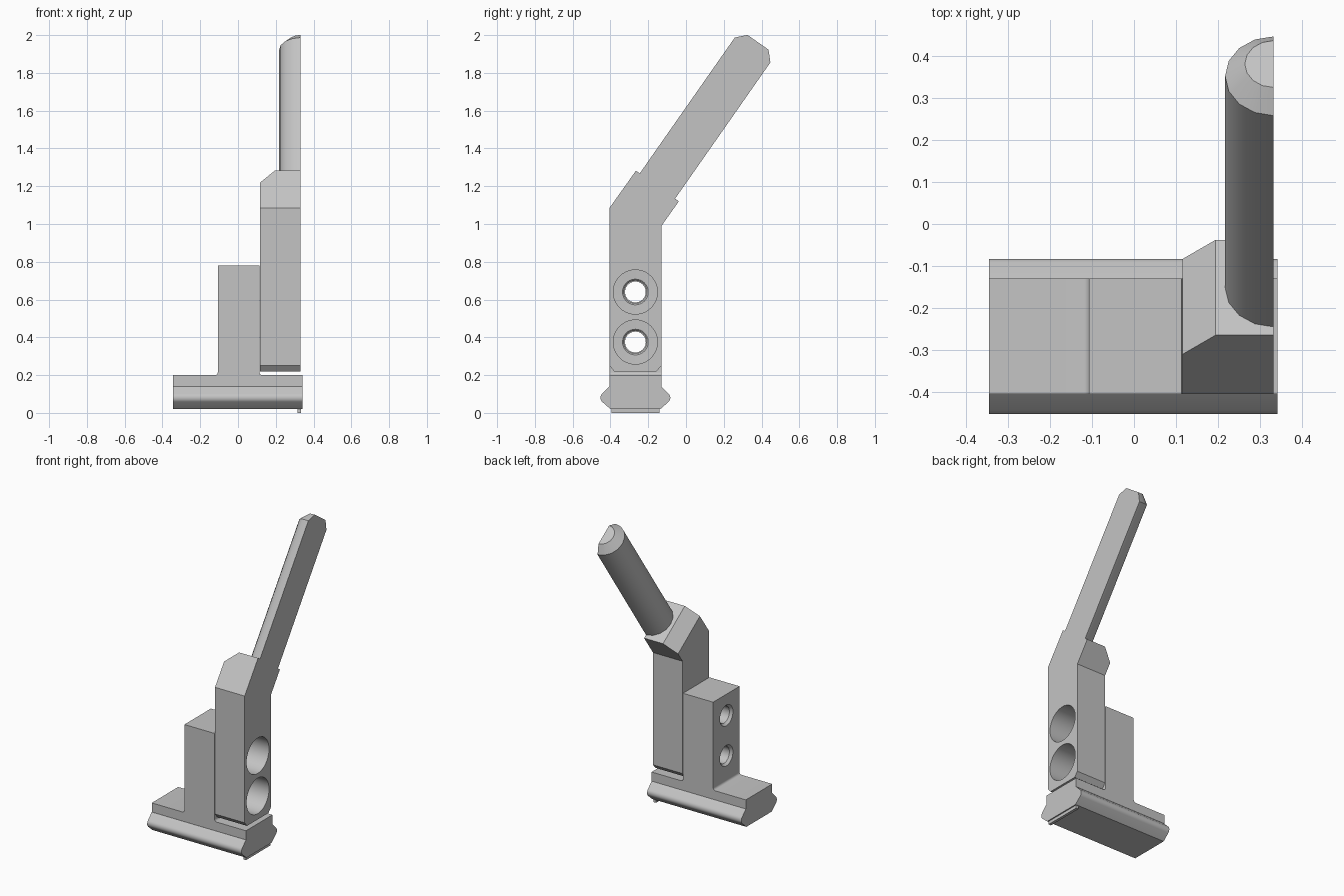
import bpy, bmesh, math
from mathutils import Vector

if "Cube" in bpy.data.objects:
    bpy.data.objects.remove(bpy.data.objects["Cube"])

grey = bpy.data.materials.new("light grey")
grey.use_nodes = True
tone = (0.55, 0.55, 0.55, 1)
grey.diffuse_color = tone
grey.node_tree.nodes["Principled BSDF"].inputs["Base Color"].default_value = tone


def finish(name, bm):
    bmesh.ops.recalc_face_normals(bm, faces=bm.faces)
    mesh = bpy.data.meshes.new(name)
    bm.to_mesh(mesh)
    bm.free()
    mesh.materials.append(grey)
    obj = bpy.data.objects.new(name, mesh)
    bpy.context.collection.objects.link(obj)
    return obj


def loft(rings):
    """Skin a row of equal closed rings and cap both ends."""
    bm = bmesh.new()
    rows = [[bm.verts.new(p) for p in ring] for ring in rings]
    n = len(rows[0])
    for a, b in zip(rows, rows[1:]):
        for i in range(n):
            j = (i + 1) % n
            bm.faces.new((a[i], a[j], b[j], b[i]))
    bm.faces.new(rows[0])
    bm.faces.new(rows[-1])
    return bm


def turned(centre, axis, side, stations, angles):
    """Rings of (distance, radius) along an axis."""
    c, d, u = Vector(centre), Vector(axis).normalized(), Vector(side)
    v = d.cross(u)
    return loft([[c + d * t + (u * math.cos(a) + v * math.sin(a)) * r for a in angles]
                 for t, r in stations])


def arc(cx, cy, r, start, end, steps):
    return [(cx + r * math.cos(math.radians(start + (end - start) * i / steps)),
             cy + r * math.sin(math.radians(start + (end - start) * i / steps)))
            for i in range(steps + 1)]


def activate(obj):
    bpy.ops.object.select_all(action='DESELECT')
    obj.select_set(True)
    bpy.context.view_layer.objects.active = obj


def smooth(obj):
    activate(obj)
    bpy.ops.object.shade_smooth_by_angle(angle=math.radians(30))


def drill(obj, stations):
    """Cut both stepped bolt holes along x."""
    full = [math.tau * i / 40 for i in range(40)]
    for z in (0.375, 0.64):
        cutter = finish("bolt_cutter", turned((0, HOLE_Y, z), (1, 0, 0), (0, 1, 0), stations, full))
        cutter.hide_render = True
        activate(obj)
        mod = obj.modifiers.new("bolt_hole", 'BOOLEAN')
        mod.operation, mod.solver, mod.object = 'DIFFERENCE', 'EXACT', cutter
        bpy.ops.object.modifier_apply(modifier=mod.name)
        bpy.data.objects.remove(cutter)


FRONT, BACK, HOLE_Y = -0.405, -0.13, -0.268
LEFT_END, RIGHT_END = -0.345, 0.342
INNER, OUTER = 0.116, 0.332

# Mounting block: T-shaped outline with small fillets at the foot
outline = [(LEFT_END, 0.14), (RIGHT_END, 0.14), (RIGHT_END, 0.2)]
outline += arc(0.128, 0.215, 0.015, 270, 180, 4) + [(0.113, 0.78), (-0.107, 0.78)]
outline += arc(-0.122, 0.215, 0.015, 0, -90, 4) + [(LEFT_END, 0.2)]
block = finish("mounting_block", loft([[(x, y, z) for x, z in outline] for y in (FRONT, BACK)]))
drill(block, [(-0.2, 0.068), (-0.107, 0.068), (-0.09, 0.055), (0.2, 0.055)])
smooth(block)

# Dovetail rail with rounded flanks
flank = [(0.132, 0.02)] + arc(0.155, 0.08, 0.03, -45, 45, 6) + [(0.1375, 0.14)]
half = [(HOLE_Y + a, z) for a, z in flank]
section = half + [(2 * HOLE_Y - y, z) for y, z in reversed(half)]
rail = finish("dovetail_rail", loft([[(x, y, z) for y, z in section] for x in (LEFT_END, RIGHT_END)]))
smooth(rail)

# Stop lip under the rail
lip = [(0.316, 0.02), (0.316, 0), (0.334, 0), (0.334, 0.02)]
finish("stop_lip", loft([[(x, y, z) for x, z in lip] for y in (-0.395, -0.14)]))

# Lever arm: bent bar with its inner head edge chamfered
bar = [(-0.38, 0.22), (-0.156, 0.22), (BACK, 0.25), (BACK, 0.99), (-0.038, 1.12),
       (-0.265, 1.282), (FRONT, 1.085), (FRONT, 0.25)]
bm = loft([[(x, y, z) for y, z in bar] for x in (INNER, OUTER)])
head = [e for e in bm.edges if all(v.co.x < 0.2 and v.co.z > 1.1 for v in e.verts)]
bmesh.ops.bevel(bm, geom=head, offset=0.078, segments=1, affect='EDGES')
arm = finish("lever_arm", bm)
drill(arm, [(0.05, 0.06), (0.155, 0.06), (0.163, 0.068), (0.165, 0.117), (0.4, 0.117)])
smooth(arm)

# Half-round handle with a chamfered tip
half_turn = [math.pi * (i / 8 - 0.5) for i in range(9)]
handle = finish("handle", turned((OUTER, -0.152, 1.2), (0, 0.573, 0.819), (-1, 0, 0),
                                 [(-0.02, 0.115), (0.88, 0.115), (0.93, 0.068)], half_turn))
smooth(handle)
